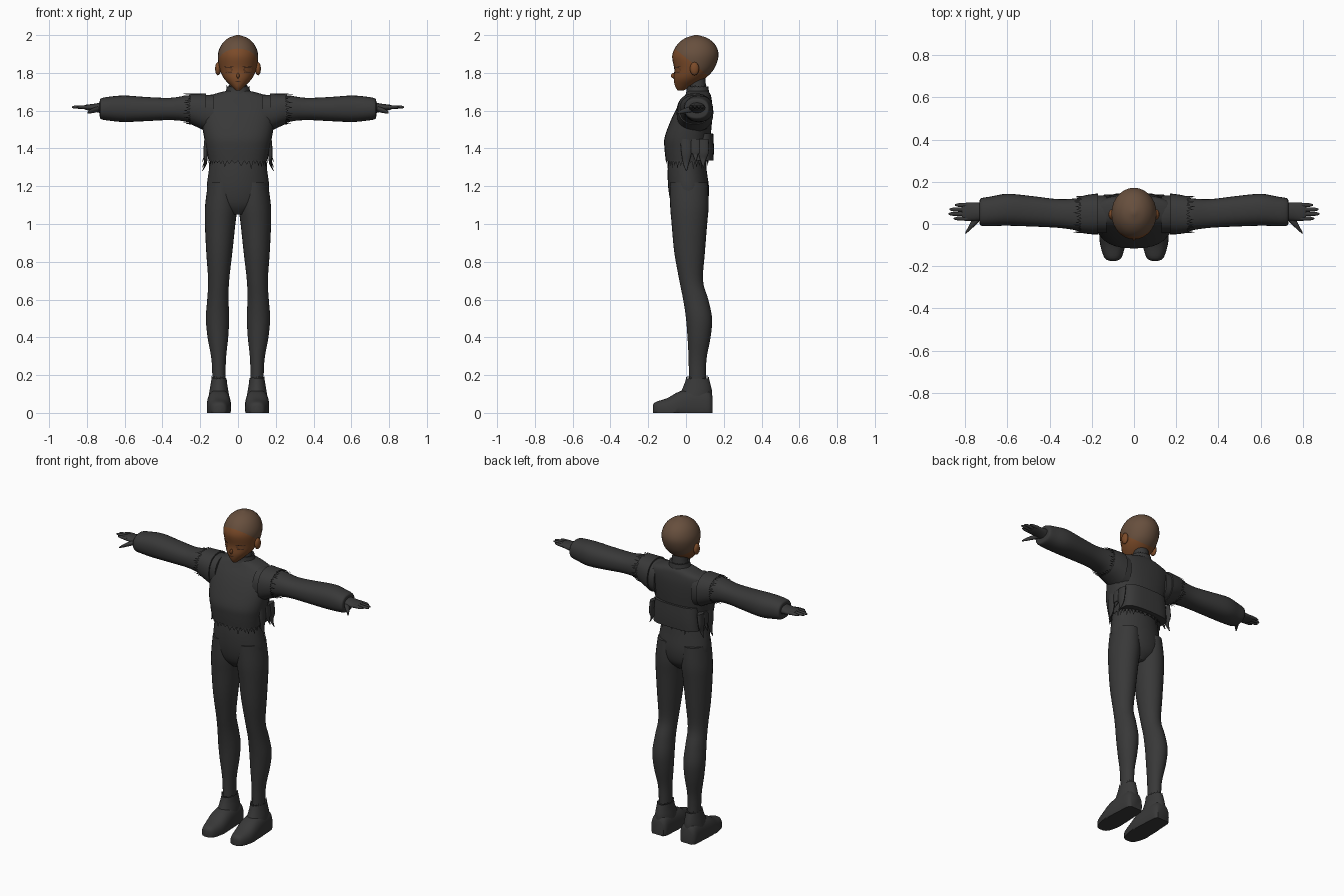
import bpy, bmesh, math, random
from mathutils import Vector
from mathutils.bvhtree import BVHTree

random.seed(4)
if "Cube" in bpy.data.objects:
    bpy.data.objects.remove(bpy.data.objects["Cube"], do_unlink=True)


def material(name, color):
    mat = bpy.data.materials.new(name)
    mat.use_nodes = True
    mat.diffuse_color = (*color, 1)
    mat.node_tree.nodes["Principled BSDF"].inputs["Base Color"].default_value = (*color, 1)
    return mat


SUIT = material("charcoal suit", (.04, .04, .04))
SKIN = material("brown skin", (.2, .07, .022))
SCALP = material("scalp brown", (.135, .078, .047))
LINE = material("dark lash", (.02, .01, .007))
EYE = material("eye brown", (.15, .055, .02))


def finish(name, bm, *mats):
    bmesh.ops.recalc_face_normals(bm, faces=bm.faces)
    for face in bm.faces:
        face.smooth = True
    mesh = bpy.data.meshes.new(name)
    bm.to_mesh(mesh)
    bm.free()
    mesh.set_sharp_from_angle(angle=math.radians(45))
    for mat in mats:
        mesh.materials.append(mat)
    obj = bpy.data.objects.new(name, mesh)
    bpy.context.collection.objects.link(obj)
    return obj


def ring(section, axis, side=1, power=2, count=28):
    """Rounded outline; a section is (position, low a, high a, low b, high b)."""
    t, a0, a1, b0, b1 = section
    points = []
    for i in range(count):
        angle = math.tau * i / count
        c, s = math.cos(angle), math.sin(angle)
        a = (a0 + a1) / 2 + (a1 - a0) / 2 * math.copysign(abs(c) ** (2 / power), c)
        b = (b0 + b1) / 2 + (b1 - b0) / 2 * math.copysign(abs(s) ** (2 / power), s)
        x, y, z = {"x": (t, a, b), "y": (a, t, b), "z": (a, b, t)}[axis]
        points.append(Vector((x * side, y, max(z, 0))))
    return points


def smooth_sections(sections, steps):
    padded = [sections[0], *sections, sections[-1]]
    result = []
    for p, q, r, s in zip(padded, padded[1:], padded[2:], padded[3:]):
        for k in range(steps):
            u = k / steps
            result.append([b + u * (c - a) / 2 + u * u * (a - 2.5 * b + 2 * c - d / 2)
                           + u ** 3 * (1.5 * (b - c) + (d - a) / 2)
                           for a, b, c, d in zip(p, q, r, s)])
    return result + [sections[-1]]


def loft_mesh(sections, axis, side=1, power=2, steps=4):
    bm = bmesh.new()
    rings = [[bm.verts.new(p) for p in ring(s, axis, side, power)]
             for s in smooth_sections(sections, steps)]
    for low, high in zip(rings, rings[1:]):
        for i in range(len(low)):
            bm.faces.new((low[i - 1], low[i], high[i], high[i - 1]))
    bm.faces.new(rings[0])
    bm.faces.new(rings[-1])
    return bm


def loft(name, sections, axis="z", side=1, power=2, steps=4):
    return finish(name, loft_mesh(sections, axis, side, power, steps), SUIT)


def fringe(name, section, axis, direction, length, side=1, power=2):
    """Ragged triangular teeth hanging from an outline."""
    bm = bmesh.new()
    points = ring(section, axis, side, power, 40)
    for i, p in enumerate(points):
        q = points[i - 1]
        tip = (p + q) / 2 + Vector(direction) * length * random.uniform(.3, 1)
        bm.faces.new([bm.verts.new(v) for v in (p, q, tip)])
    return finish(name, bm, SUIT)


def limits(z, half, y0, y1):
    return (z, -half, half, y0, y1)


# Trousers: hips, then a leg and shoe on each side
loft("hips", [limits(1.36, .145, -.09, .1), limits(1.28, .155, -.097, .11),
              limits(1.18, .165, -.093, .122), limits(1.1, .14, -.075, .11),
              limits(1.05, .04, -.04, .07)])

for side, word in ((1, "left"), (-1, "right")):
    loft(word + "_leg", [
        (1.22, .01, .158, -.085, .115), (1.1, .003, .174, -.084, .12),
        (1.0, .014, .175, -.076, .112), (.85, .03, .168, -.062, .1),
        (.7, .047, .158, -.035, .09), (.6, .05, .163, -.015, .118),
        (.5, .047, .17, 0, .138), (.4, .052, .161, .008, .13),
        (.28, .064, .14, .014, .108), (.15, .066, .135, .015, .105)], side=side)
    loft(word + "_shoe", [
        (-.175, .085, .115, -.01, .04), (-.16, .06, .14, -.03, .058),
        (-.1, .042, .16, -.05, .078), (-.03, .037, .165, -.05, .115),
        (.06, .042, .16, -.05, .13), (.12, .047, .155, -.05, .12),
        (.14, .06, .14, -.03, .09)], "y", side, 2.5)
    loft(word + "_shoe_shaft", [
        (.05, .042, .16, -.06, .138), (.11, .05, .152, -.028, .138),
        (.15, .057, .145, -.01, .13), (.18, .06, .14, 0, .122)], side=side)
    fringe(word + "_shoe_edge", (.18, .06, .14, 0, .122), "z", (0, 0, 1), .02, side)

# Jacket body with a ragged hem, collar and back panel
hem = limits(1.335, .156, -.107, .118)
loft("jacket", [hem, limits(1.4, .168, -.114, .124), limits(1.46, .18, -.113, .13),
                limits(1.55, .195, -.08, .138), limits(1.62, .2, -.045, .14),
                limits(1.665, .185, -.015, .135), limits(1.69, .12, 0, .128),
                limits(1.705, .06, .01, .115)], power=2.4)
fringe("jacket_hem", hem, "z", (0, 0, -1), .045, power=2.4)
loft("back_panel", [limits(1.335, .155, 0, .145), limits(1.4, .15, 0, .148),
                    limits(1.48, .145, 0, .144)], power=3.2, steps=2)
loft("collar", [limits(1.66, .09, -.012, .128), limits(1.7, .066, .002, .122),
                limits(1.725, .06, .005, .118)])
fringe("collar_edge", limits(1.725, .06, .005, .118), "z", (0, 0, 1), .014)
loft("neck", [limits(1.68, .055, .01, .11), limits(1.74, .046, .016, .105),
              limits(1.79, .045, .02, .1)])

# Arms: sleeve, torn shoulder layer, cuff, hand, fingers and side scraps
for side, word in ((1, "left"), (-1, "right")):
    loft(word + "_sleeve", [
        (.13, -.045, .135, 1.48, 1.685), (.2, -.04, .135, 1.505, 1.682),
        (.27, -.03, .122, 1.54, 1.68), (.36, -.018, .118, 1.55, 1.668),
        (.48, -.012, .132, 1.545, 1.672), (.6, -.008, .143, 1.54, 1.68),
        (.68, -.01, .13, 1.547, 1.674), (.725, -.008, .122, 1.555, 1.665),
        (.732, .005, .11, 1.57, 1.65)], "x", side, 2.3)
    edge = (.25, -.042, .132, 1.528, 1.69)
    loft(word + "_shoulder_layer", [(.17, -.05, .145, 1.49, 1.692),
                                    (.21, -.048, .14, 1.51, 1.69), edge], "x", side, 2.3)
    fringe(word + "_shoulder_edge", edge, "x", (side, 0, 0), .045, side, 2.3)
    loft(word + "_hand", [(.72, .015, .1, 1.585, 1.645), (.76, .015, .103, 1.595, 1.637),
                          (.8, .015, .1, 1.603, 1.632), (.815, .022, .094, 1.608, 1.628)],
         "x", side)
    for finger, y, tip in (("index", .026, .855), ("middle", .048, .88),
                           ("ring", .069, .875), ("little", .09, .85)):
        loft(f"{word}_{finger}_finger", [(.79, y - .011, y + .011, 1.607, 1.629),
                                         (tip - .02, y - .009, y + .009, 1.611, 1.627),
                                         (tip, y - .003, y + .003, 1.615, 1.622)], "x", side)
    loft(word + "_thumb", [(.735, .01, .06, 1.595, 1.625), (.765, -.018, .025, 1.588, 1.615),
                           (.785, -.036, -.012, 1.585, 1.604),
                           (.798, -.047, -.036, 1.585, 1.594)], "x", side)
    for y, low in ((.0, 1.28), (.05, 1.33), (.09, 1.3)):
        loft(f"{word}_side_scrap", [(1.45, .15, .178, y - .03, y + .03),
                                    (1.38, .16, .183, y - .025, y + .03),
                                    (low + .04, .165, .178, y - .015, y + .015),
                                    (low, .187, .19, y, y + .004)], side=side)

# Head, cut along the hairline and coloured on either side of it
bm = loft_mesh([
    limits(1.708, .012, -.045, -.01), limits(1.73, .036, -.058, .035),
    limits(1.77, .074, -.065, .1), limits(1.82, .097, -.062, .148),
    limits(1.89, .107, -.073, .172), limits(1.945, .09, -.05, .157),
    limits(1.982, .055, -.008, .117), limits(2.0, .008, .046, .064)], "z", steps=5)
plane, normal = Vector((0, 0, 1.88)), Vector((0, .8, 1)).normalized()
bmesh.ops.bisect_plane(bm, geom=bm.verts[:] + bm.edges[:] + bm.faces[:],
                       plane_co=plane, plane_no=normal)
for face in bm.faces:
    face.material_index = int((face.calc_center_median() - plane).dot(normal) > 0)
surface = BVHTree.FromBMesh(bm)
finish("head", bm, SKIN, SCALP)


def blob(name, center, size, mat):
    bm = bmesh.new()
    bmesh.ops.create_uvsphere(bm, u_segments=16, v_segments=10, radius=1)
    for v in bm.verts:
        v.co = Vector(a * b for a, b in zip(v.co, size)) + Vector(center)
    return finish(name, bm, mat)


def face_plate(name, x, z, width, height, mat, lift):
    """Thin oval laid onto the front of the head."""
    bm = bmesh.new()
    outline = []
    for i in range(16):
        angle = math.tau * i / 16
        px, pz = x + width * math.cos(angle), z + height * math.sin(angle)
        hit = surface.ray_cast(Vector((px, -1, pz)), Vector((0, 1, 0)))[0]
        outline.append(bm.verts.new((px, hit.y - lift, pz)))
    bm.faces.new(outline)
    return finish(name, bm, mat)


# Face features
blob("nose", (0, -.066, 1.785), (.008, .014, .014), SKIN)
face_plate("mouth", 0, 1.755, .014, .002, LINE, .003)
for side, word in ((1, "left"), (-1, "right")):
    blob(word + "_ear", (side * .106, .045, 1.822), (.015, .024, .035), SKIN)
    face_plate(word + "_eye", side * .05, 1.817, .023, .015, EYE, .002)
    face_plate(word + "_upper_lash", side * .05, 1.832, .026, .003, LINE, .004)
    face_plate(word + "_lower_lash", side * .05, 1.803, .018, .0015, LINE, .004)
